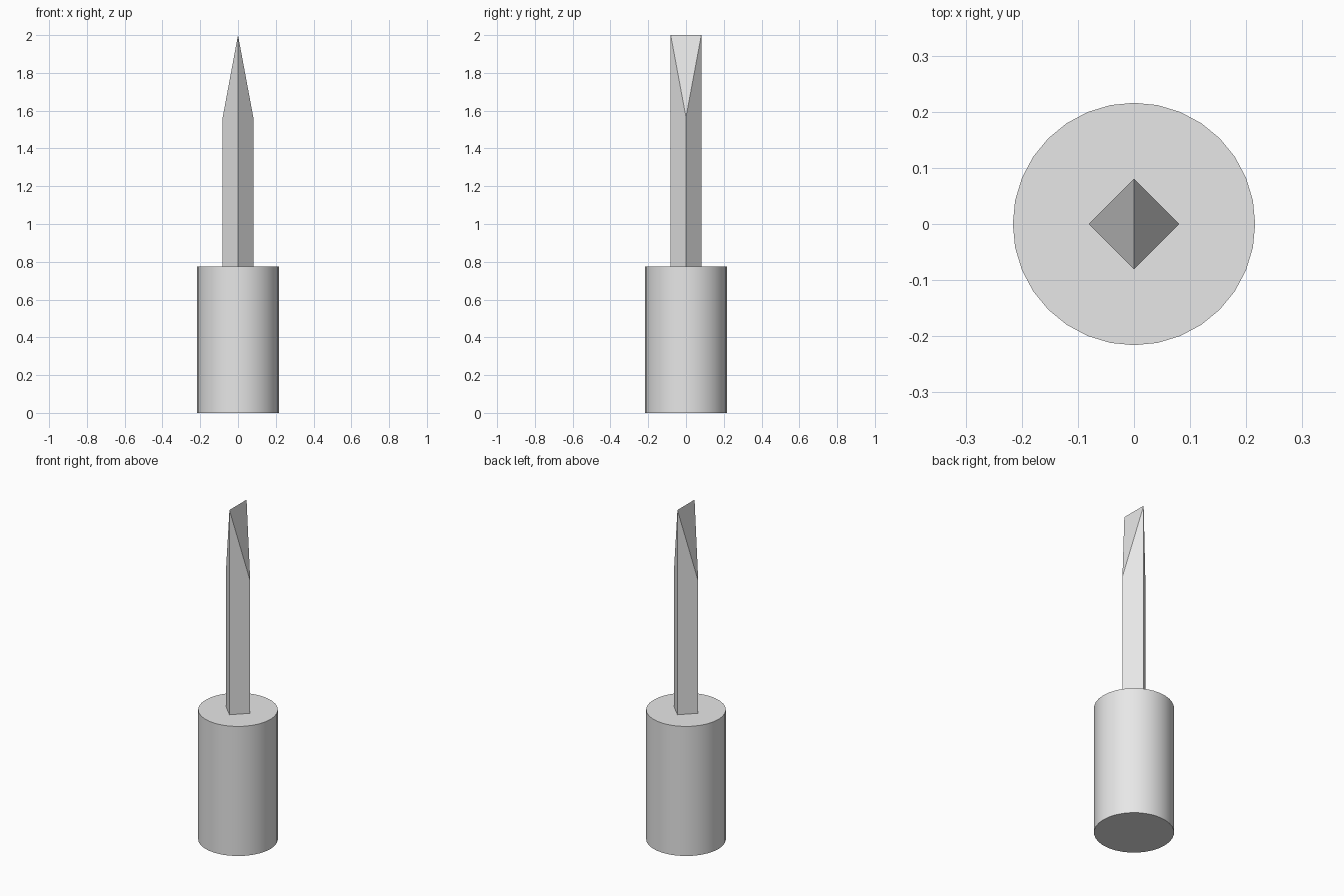
import bpy, bmesh, math

cube = bpy.data.objects.get("Cube")
if cube:
    bpy.data.objects.remove(cube, do_unlink=True)

# Single grey material
grey = bpy.data.materials.new("plain_grey")
grey.use_nodes = True
colour = (0.8, 0.8, 0.8, 1)
grey.diffuse_color = colour
grey.node_tree.nodes["Principled BSDF"].inputs["Base Color"].default_value = colour

HANDLE_R, HANDLE_H = 0.216, 0.775
BLADE_R, SHOULDER_Z, TIP_Z = 0.081, 1.565, 2.0

# Handle: smooth-sided cylinder with sharp rims
bpy.ops.mesh.primitive_cylinder_add(vertices=32, radius=HANDLE_R, depth=HANDLE_H,
                                    location=(0, 0, HANDLE_H / 2))
handle = bpy.context.object
handle.name = "handle"
handle.data.materials.append(grey)
bpy.ops.object.shade_smooth_by_angle(angle=math.radians(30))

# Blade: diamond shaft whose two side corners stop short, leaving a chisel edge along y
bm = bmesh.new()
low, high = [], []
for i in range(4):
    a = i * math.pi / 2
    x, y = BLADE_R * math.cos(a), BLADE_R * math.sin(a)
    low.append(bm.verts.new((x, y, HANDLE_H)))
    high.append(bm.verts.new((x, y, TIP_Z if i % 2 else SHOULDER_Z)))
for i in range(4):
    j = (i + 1) % 4
    bm.faces.new((low[i], low[j], high[j], high[i]))
bm.faces.new((high[0], high[1], high[3]))
bm.faces.new((high[1], high[2], high[3]))
bm.faces.new(low[::-1])
bmesh.ops.recalc_face_normals(bm, faces=bm.faces)
mesh = bpy.data.meshes.new("blade")
bm.to_mesh(mesh)
bm.free()
mesh.materials.append(grey)
blade = bpy.data.objects.new("blade", mesh)
bpy.context.collection.objects.link(blade)
